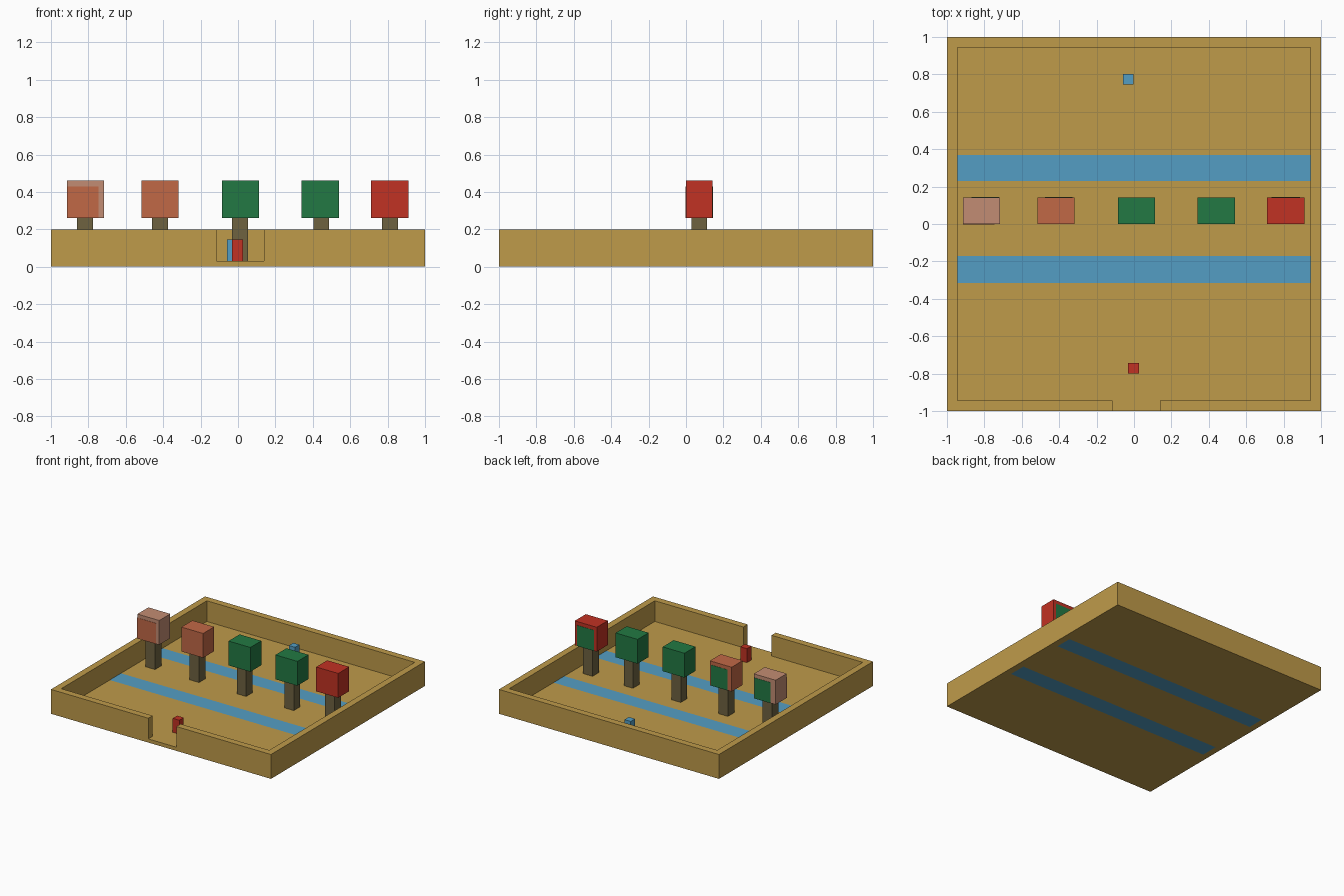
import bpy
import bmesh

cube = bpy.data.objects.get("Cube")
if cube:
    bpy.data.objects.remove(cube, do_unlink=True)


def material(name, rgb):
    """Flat material from 0-255 display values, stored as linear."""
    lin = [((c / 255 + 0.055) / 1.055) ** 2.4 for c in rgb]
    m = bpy.data.materials.new(name)
    m.use_nodes = True
    m.diffuse_color = (*lin, 1)
    bsdf = next(n for n in m.node_tree.nodes if n.type == 'BSDF_PRINCIPLED')
    bsdf.inputs["Base Color"].default_value = (*lin, 1)
    return m


sand = material("sand", (191, 155, 74))
water = material("water_blue", (84, 158, 196))
bark = material("bark_brown", (110, 98, 64))
green = material("leaf_green", (34, 121, 67))
red = material("leaf_red", (193, 50, 35))
orange = material("leaf_orange", (193, 104, 70))
pink = material("leaf_pink", (194, 140, 115))


def prism(name, outline, z0, z1, mat):
    """Extrude a flat outline from z0 up to z1."""
    bm = bmesh.new()
    face = bm.faces.new([bm.verts.new((x, y, z0)) for x, y in outline])
    top = bmesh.ops.extrude_face_region(bm, geom=[face])["geom"]
    for v in top:
        if isinstance(v, bmesh.types.BMVert):
            v.co.z = z1
    bmesh.ops.recalc_face_normals(bm, faces=bm.faces)
    mesh = bpy.data.meshes.new(name)
    bm.to_mesh(mesh)
    bm.free()
    mesh.materials.append(mat)
    obj = bpy.data.objects.new(name, mesh)
    bpy.context.collection.objects.link(obj)
    return obj


def box(name, xs, ys, zs, mat):
    (x0, x1), (y0, y1) = xs, ys
    return prism(name, [(x0, y0), (x1, y0), (x1, y1), (x0, y1)], *zs, mat)


IN = 0.945          # inner face of the walls
FLOOR = 0.03        # top of the floor
GAP = (-0.115, 0.14)

# Walls: one C-shaped ring, open at the front gateway
prism("walls", [(GAP[0], -1), (-1, -1), (-1, 1), (1, 1), (1, -1), (GAP[1], -1),
                (GAP[1], -IN), (IN, -IN), (IN, IN), (-IN, IN), (-IN, -IN),
                (GAP[0], -IN)], 0, 0.2, sand)
box("gateway_sill", GAP, (-1, -IN), (0, FLOOR), sand)

# Floor strips with two streams running between them
edges = [-IN, -0.315, -0.17, 0.23, 0.37, IN]
for i, ys in enumerate(zip(edges, edges[1:])):
    name, mat = ("stream", water) if i % 2 else ("floor", sand)
    box(f"{name}_{i // 2 + 1}", (-IN, IN), ys, (0, FLOOR), mat)

# Trees: canopy x range, trunk x range, canopy colour
BACK, LOW, HIGH = 0.143, 0.26, 0.46
trees = [
    ("pink", (-0.915, -0.716), (-0.86, -0.775), pink),
    ("orange", (-0.515, -0.317), (-0.46, -0.375), orange),
    ("green_centre", (-0.086, 0.112), (-0.032, 0.053), green),
    ("green_side", (0.34, 0.54), (0.403, 0.486), green),
    ("red", (0.711, 0.911), (0.77, 0.855), red),
]
for name, canopy, trunk, mat in trees:
    box(f"{name}_trunk", trunk, (0.03, 0.113), (FLOOR, LOW), bark)
    box(f"{name}_canopy", canopy, (0, BACK), (LOW, HIGH), mat)

# Painted patches on the canopies
for name, xs in (("pink", (-0.87, -0.722)), ("orange", (-0.477, -0.328)),
                 ("red", (0.735, 0.888))):
    box(f"{name}_back_patch", xs, (BACK, BACK + 0.002), (LOW, 0.43), green)
box("pink_front_patch", (-0.915, -0.745), (-0.002, 0), (LOW, 0.43), orange)

# Small markers at each end
box("red_marker", (-0.033, 0.027), (-0.8, -0.743), (FLOOR, 0.145), red)
box("blue_marker", (-0.06, -0.004), (0.747, 0.803), (FLOOR, 0.145), water)
